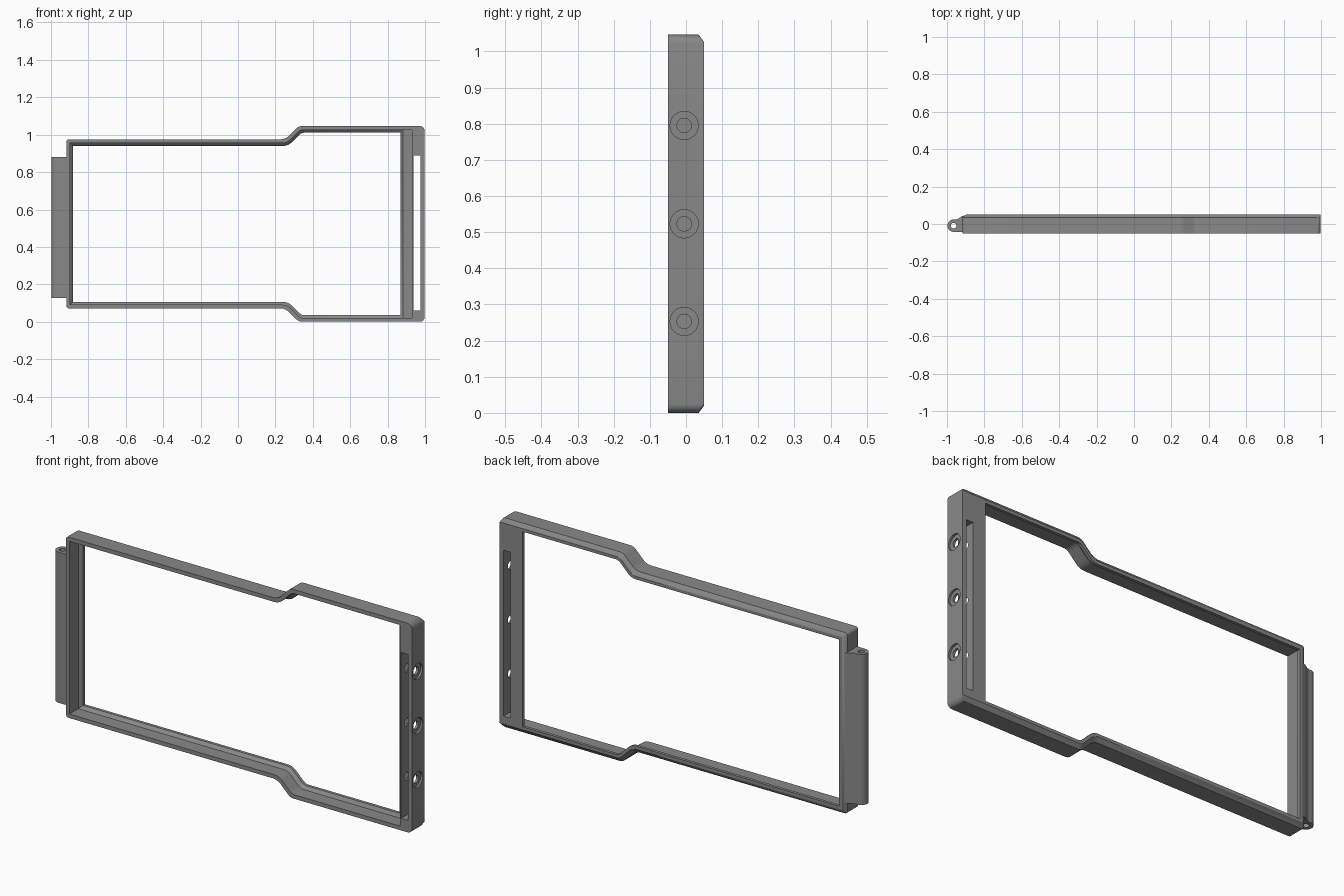
import bpy, bmesh, math

if "Cube" in bpy.data.objects:
    bpy.data.objects.remove(bpy.data.objects["Cube"])

MID = 0.523                       # height of the mirror line
grey = bpy.data.materials.new("mid grey")
grey.diffuse_color = (0.25, 0.25, 0.25, 1)
grey.use_nodes = True
grey.node_tree.nodes["Principled BSDF"].inputs["Base Color"].default_value = grey.diffuse_color


def make(name, bm):
    bmesh.ops.remove_doubles(bm, verts=bm.verts, dist=1e-4)
    bmesh.ops.recalc_face_normals(bm, faces=bm.faces)
    me = bpy.data.meshes.new(name)
    bm.to_mesh(me)
    bm.free()
    ob = bpy.data.objects.new(name, me)
    bpy.context.collection.objects.link(ob)
    me.materials.append(grey)
    return ob


def cylinder(name, radius, depth, centre, axis):
    bpy.ops.mesh.primitive_cylinder_add(
        vertices=32, radius=radius, depth=depth, location=centre,
        rotation=(0, math.pi / 2, 0) if axis == 'X' else (0, 0, 0))
    ob = bpy.context.object
    ob.name = name
    ob.data.materials.append(grey)
    return ob


def cut(target, cutter):
    mod = target.modifiers.new(cutter.name, 'BOOLEAN')
    mod.operation, mod.solver, mod.object = 'DIFFERENCE', 'EXACT', cutter
    bpy.context.view_layer.objects.active = target
    bpy.ops.object.modifier_apply(modifier=mod.name)
    bpy.data.objects.remove(cutter)


def smooth(ob):
    bpy.ops.object.select_all(action='DESELECT')
    ob.select_set(True)
    bpy.context.view_layer.objects.active = ob
    bpy.ops.object.shade_smooth_by_angle(angle=math.radians(30))


def outline(d, right):
    """Stepped outline inset by d, ending at x = right; mirrored about MID."""
    def corner(x, z, r, a0, a1):
        r = max(r - d, 0)
        sx = 1 if a0 > a1 and a0 <= 91 else -1
        for i in range(5):
            a = math.radians(a0 + (a1 - a0) * i / 4)
            yield x - sx * r + r * math.cos(a), z - r + r * math.sin(a)
    top = list(corner(-0.92 + d, 0.452 - d, 0.014, 180, 90))
    bend = [(0.225, .452), (0.240, .4535), (0.254, .459), (0.267, .468),
            (0.308, .509), (0.314, .514), (0.320, .518), (0.328, .5215), (0.336, .523)]
    top += [(x + 0.41 * d, z - d) for x, z in bend]
    top += list(corner(right, 0.523 - d, 0.024, 90, 0))
    return top + [(x, -z) for x, z in reversed(top)]


# Frame: rings from the front rim, round the chamfered back, to the inner ledge
rings = [(0, 0.995, -0.05), (0, 0.995, 0.035), (0.02, 0.995, 0.05),
         (0.035, 0.866, 0.05), (0.035, 0.866, 0.035),
         (0.020, 0.881, 0.020), (0.020, 0.929, 0.020), (0.020, 0.929, -0.05)]
bm = bmesh.new()
loops = [[bm.verts.new((x, y, z + MID)) for x, z in outline(d, right)]
         for d, right, y in rings]
n = len(loops[0])
for k, a in enumerate(loops):
    b = loops[(k + 1) % len(loops)]
    for i in range(n):
        j = (i + 1) % n
        bm.faces.new((a[i], a[j], b[j], b[i]))
frame = make("frame", bm)

# Long slot through the wide end
bpy.ops.mesh.primitive_cube_add(size=1, location=(0.954, 0, 0.475))
slot = bpy.context.object
slot.scale = (0.038, 0.3, 0.83)
cut(frame, slot)

# Three counterbored screw holes in the end wall
for z in (0.253, 0.523, 0.795):
    cut(frame, cylinder("screw_bore", 0.02, 0.11, (0.96, -0.005, z), 'X'))
    cut(frame, cylinder("screw_counterbore", 0.039, 0.04, (1.005, -0.005, z), 'X'))
smooth(frame)

# Hinge barrel with its flared web
cx, cy, r = -0.967, -0.009, 0.033
profile = [(cx + r * math.cos(math.radians(a)), cy + r * math.sin(math.radians(a)))
           for a in range(80, 271, 10)]
profile += [(-0.91, cy - r), (-0.91, 0.045), (-0.922, 0.043), (-0.935, 0.033), (-0.948, 0.026)]
bm = bmesh.new()
face = bm.faces.new([bm.verts.new((x, y, 0.127)) for x, y in profile])
ext = bmesh.ops.extrude_face_region(bm, geom=[face])
bmesh.ops.translate(bm, vec=(0, 0, 0.753),
                    verts=[v for v in ext["geom"] if isinstance(v, bmesh.types.BMVert)])
hinge = make("hinge_barrel", bm)
cut(hinge, cylinder("pin_bore", 0.015, 1.2, (cx, cy, 0.5), 'Z'))
smooth(hinge)

# Centre on x
for ob in (frame, hinge):
    ob.location.x += 0.0025
